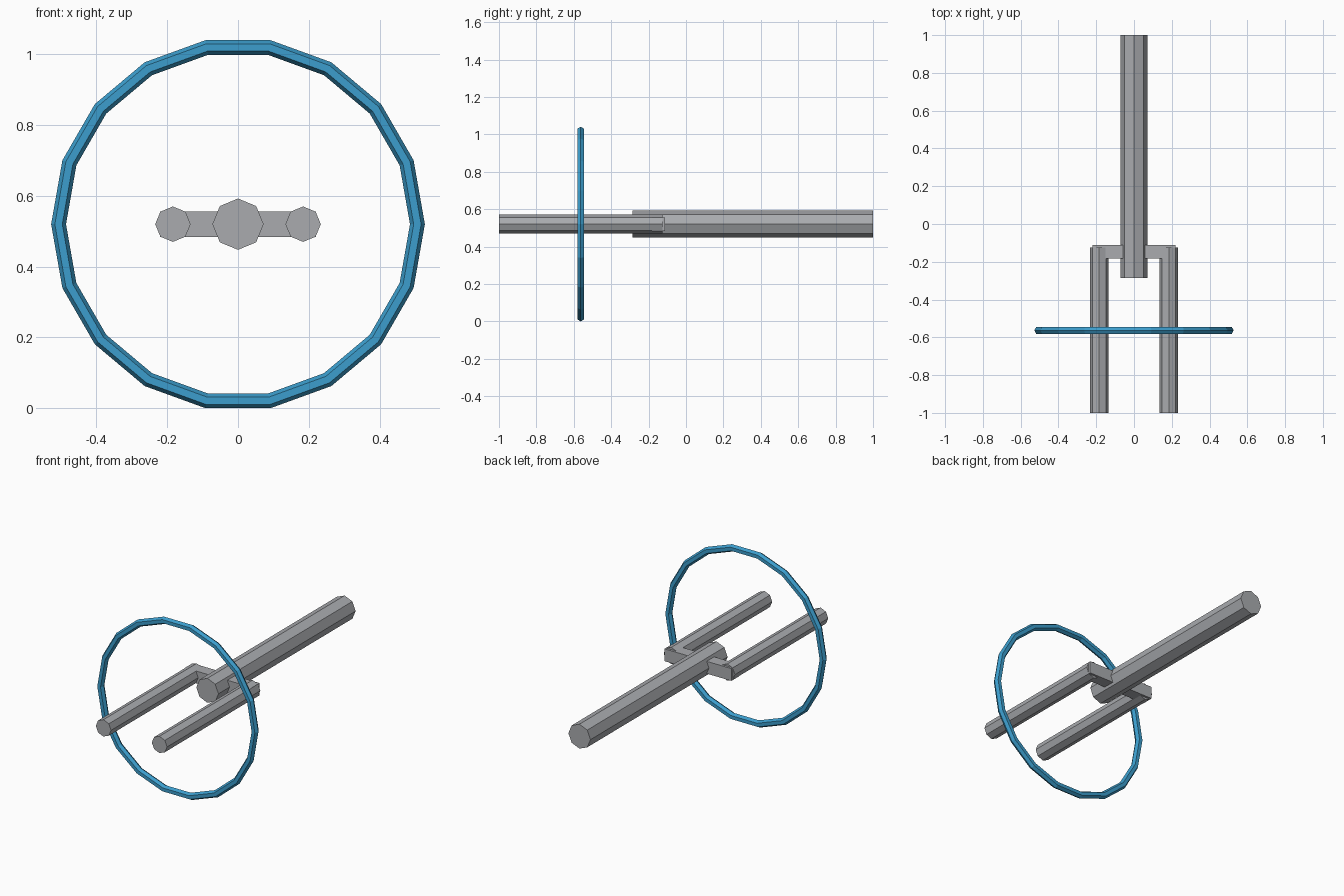
import bpy
import math

cube = bpy.data.objects.get("Cube")
if cube:
    bpy.data.objects.remove(cube, do_unlink=True)

AXIS_Z = 0.52          # height shared by every part
ALONG_Y = (math.pi / 2, 0, 0)


def make_material(name, rgb):
    mat = bpy.data.materials.new(name)
    mat.use_nodes = True
    color = (*rgb, 1)
    mat.diffuse_color = color
    mat.node_tree.nodes["Principled BSDF"].inputs["Base Color"].default_value = color
    return mat


def finish(name, mat):
    obj = bpy.context.object
    obj.name = name
    obj.data.materials.append(mat)
    return obj


def rod(name, x, y_front, y_back, radius, mat):
    """Octagonal rod running front to back."""
    bpy.ops.mesh.primitive_cylinder_add(
        vertices=8, radius=radius, depth=y_back - y_front,
        location=(x, (y_front + y_back) / 2, AXIS_Z), rotation=ALONG_Y)
    return finish(name, mat)


grey = make_material("grey metal", (0.40, 0.41, 0.43))
blue = make_material("blue", (0.045, 0.34, 0.61))

# Central shaft
rod("main_shaft", 0, -0.287, 1.0, 0.0725, grey)

# Pair of forward prongs
for side, x in (("left", 0.184), ("right", -0.184)):
    rod(side + "_prong", x, -1.0, -0.125, 0.05, grey)

# Bar joining the prongs through the shaft
bpy.ops.mesh.primitive_cube_add(size=1, location=(0, -0.147, AXIS_Z))
bpy.context.object.scale = (0.44, 0.07, 0.073)
bpy.ops.object.transform_apply(location=False, rotation=False, scale=True)
finish("crossbar", grey)

# Faceted ring around the prongs
bpy.ops.mesh.primitive_torus_add(
    major_segments=18, minor_segments=6, major_radius=0.507, minor_radius=0.021,
    location=(0, -0.563, AXIS_Z), rotation=ALONG_Y)
finish("ring", blue)
